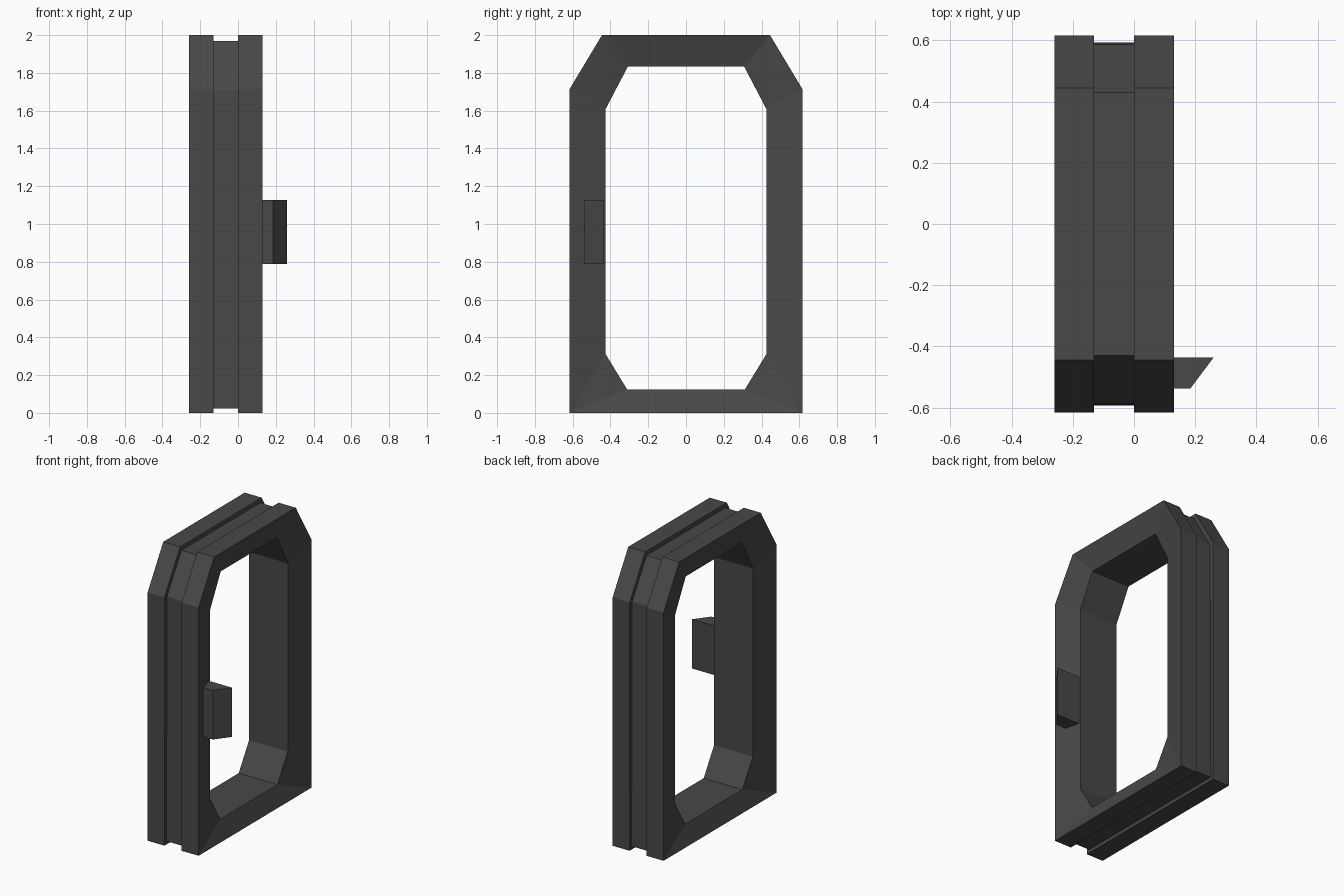
import bpy
import bmesh

if "Cube" in bpy.data.objects:
    bpy.data.objects.remove(bpy.data.objects["Cube"])

grey = bpy.data.materials.new("dark grey")
grey.diffuse_color = (0.065, 0.065, 0.065, 1)
grey.use_nodes = True
grey.node_tree.nodes["Principled BSDF"].inputs["Base Color"].default_value = grey.diffuse_color


def finish(bm, name):
    bmesh.ops.remove_doubles(bm, verts=bm.verts, dist=1e-4)
    bmesh.ops.recalc_face_normals(bm, faces=bm.faces)
    mesh = bpy.data.meshes.new(name)
    bm.to_mesh(mesh)
    bm.free()
    mesh.materials.append(grey)
    obj = bpy.data.objects.new(name, mesh)
    bpy.context.collection.objects.link(obj)
    return obj


# Half profiles (y, z) from top to bottom; square corners are doubled
# so that every ring has the same number of points
outer = [(0.445, 2.0), (0.616, 1.715), (0.616, 0), (0.616, 0)]
groove = [(0.43, 1.97), (0.587, 1.71), (0.594, 0.023), (0.594, 0.023)]
inner = [(0.307, 1.835), (0.425, 1.61), (0.425, 0.31), (0.312, 0.125)]

# Door frame: closed loft through rings across the thickness,
# with both broad faces sloping in towards the opening
sections = [(-0.213, inner), (-0.26, outer), (-0.131, outer), (-0.131, groove),
            (0.0, groove), (0.0, outer), (0.13, outer), (0.083, inner)]
bm = bmesh.new()
rings = []
for x, half in sections:
    full = half + [(-y, z) for y, z in reversed(half)]
    rings.append([bm.verts.new((x, y, z)) for y, z in full])
for i, a in enumerate(rings):
    b = rings[(i + 1) % len(rings)]
    for j in range(len(a)):
        k = (j + 1) % len(a)
        bm.faces.new((a[j], a[k], b[k], b[j]))
finish(bm, "door_frame")

# Control box: wedge-shaped plan extruded upwards, set into the sloping face
bm = bmesh.new()
plan = [(0.08, -0.437), (0.108, -0.538), (0.184, -0.538), (0.26, -0.437)]
base = bm.faces.new([bm.verts.new((x, y, 0.788)) for x, y in plan])
ext = bmesh.ops.extrude_face_region(bm, geom=[base], use_keep_orig=True)
top = [v for v in ext["geom"] if isinstance(v, bmesh.types.BMVert)]
bmesh.ops.translate(bm, verts=top, vec=(0, 0, 0.34))
finish(bm, "control_box")
